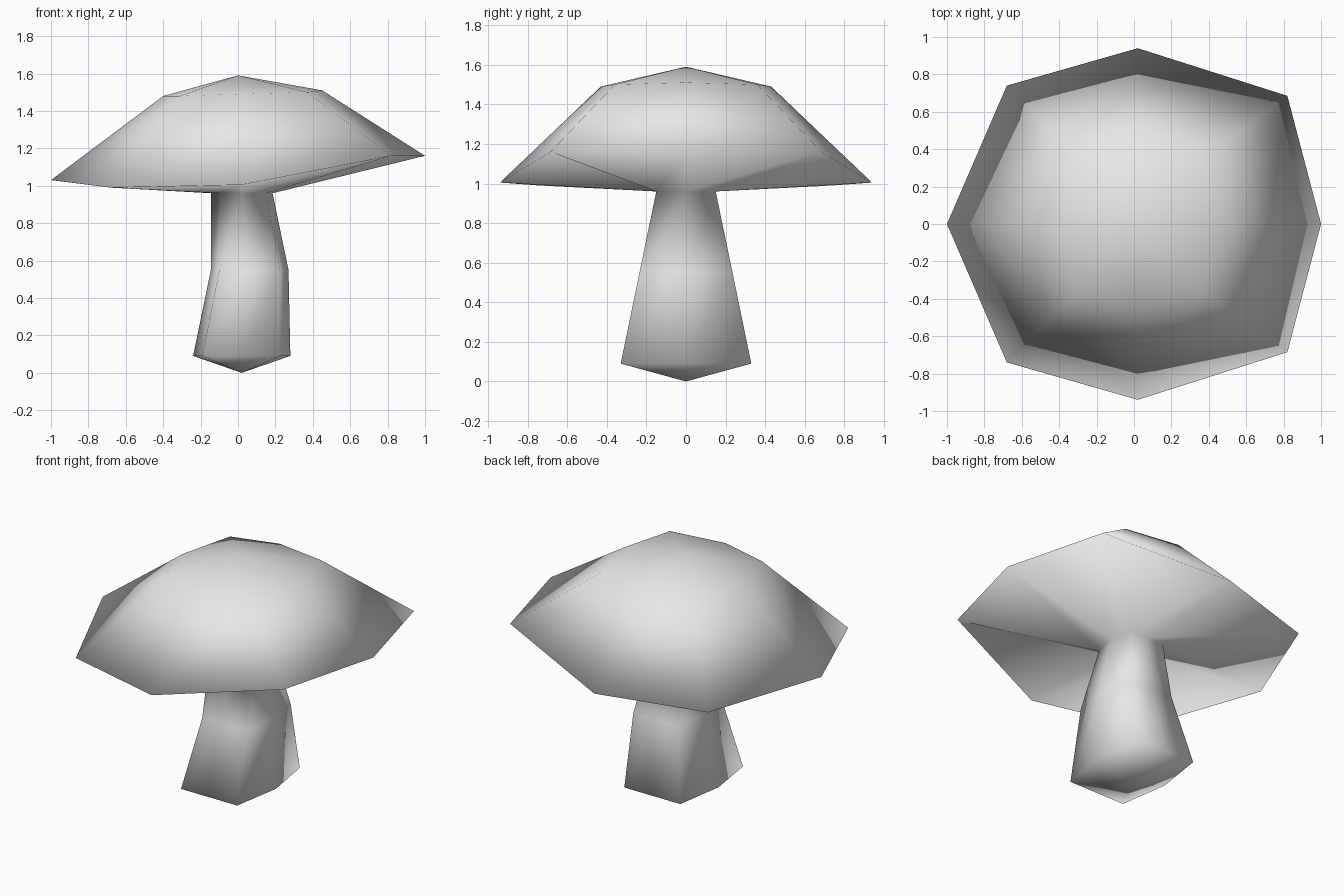
import bpy
import bmesh

cube = bpy.data.objects.get("Cube")
if cube:
    bpy.data.objects.remove(cube, do_unlink=True)

# Half outlines, from the left end round the front to the right end.
# They are mirrored across y to make each closed eight-sided ring.
stem_foot = [(-.24, 0, .09), (-.19, -.33, .09), (.02, -.33, .09), (.225, -.33, .09), (.28, 0, .09)]
stem_bend = [(-.145, 0, .55), (-.1, -.235, .55), (.06, -.235, .55), (.225, -.235, .55), (.27, 0, .55)]
stem_neck = [(-.145, 0, .96), (-.1, -.15, .96), (.02, -.15, .96), (.15, -.15, .96), (.185, 0, .96)]
cap_rim = [(-1, 0, 1.03), (-.68, -.74, .99), (.02, -.94, 1.005), (.82, -.685, 1.16), (1, 0, 1.16)]
cap_shoulder = [(-.4, 0, 1.48), (-.31, -.36, 1.48), (.01, -.43, 1.49), (.37, -.36, 1.5), (.45, 0, 1.51)]

bm = bmesh.new()


def add_ring(half):
    mirrored = [(x, -y, z) for x, y, z in reversed(half[1:-1])]
    return [bm.verts.new(p) for p in half + mirrored]


def bridge(lower, upper):
    count = len(lower)
    for i in range(count):
        j = (i + 1) % count
        bm.faces.new((lower[i], lower[j], upper[j], upper[i]))


def close_with_tip(ring, tip):
    centre = bm.verts.new(tip)
    for i, vert in enumerate(ring):
        bm.faces.new((vert, ring[(i + 1) % len(ring)], centre))


# Stem and cap form one continuous skin
rings = [add_ring(h) for h in (stem_foot, stem_bend, stem_neck, cap_rim, cap_shoulder)]
for lower, upper in zip(rings, rings[1:]):
    bridge(lower, upper)

# Pointed underside of the stem and crown of the cap
close_with_tip(rings[0], (.02, 0, 0))
close_with_tip(rings[-1], (0, 0, 1.59))

bmesh.ops.recalc_face_normals(bm, faces=bm.faces[:])
for face in bm.faces:
    face.smooth = True

mesh = bpy.data.meshes.new("mushroom")
bm.to_mesh(mesh)
bm.free()
mushroom = bpy.data.objects.new("mushroom", mesh)
bpy.context.collection.objects.link(mushroom)

# Plain grey all over
grey = bpy.data.materials.new("light grey")
grey.use_nodes = True
colour = (.8, .8, .8, 1)
grey.diffuse_color = colour
for node in grey.node_tree.nodes:
    if node.type == "BSDF_PRINCIPLED":
        node.inputs["Base Color"].default_value = colour
mesh.materials.append(grey)
